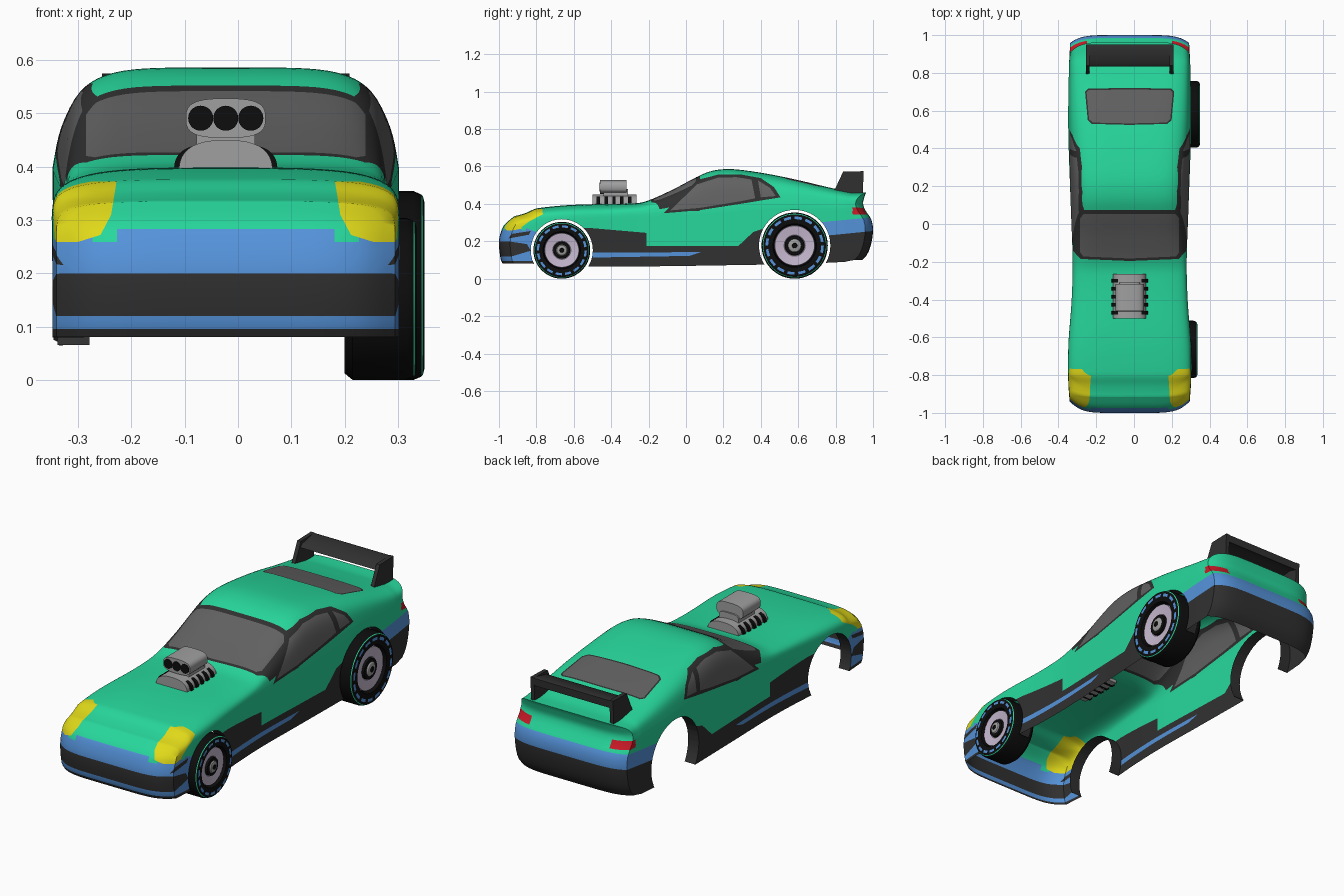
import bpy, bmesh, math
from mathutils import Vector

if "Cube" in bpy.data.objects:
    bpy.data.objects.remove(bpy.data.objects["Cube"])

CX = -0.023  # body centre line (wheels exist on the right side only)
COL = dict(green=(.02, .68, .33), dark=(.03, .03, .03), blue=(.09, .29, .7), glass=(.12, .12, .12),
           yellow=(.75, .7, .01), red=(.6, .01, .02), black=(.004, .004, .004),
           lilac=(.56, .48, .62), metal=(.35, .35, .35))
NAMES = list(COL)
MATS = []
for k, c in COL.items():
    m = bpy.data.materials.new(k)
    m.diffuse_color = (*c, 1)
    m.use_nodes = True
    m.node_tree.nodes["Principled BSDF"].inputs["Base Color"].default_value = m.diffuse_color
    MATS.append(m)


def finish(bm, name, x=CX, angle=35, normals=True):
    if normals:
        bmesh.ops.recalc_face_normals(bm, faces=bm.faces)
    me = bpy.data.meshes.new(name)
    bm.to_mesh(me)
    bm.free()
    for m in MATS:
        me.materials.append(m)
    ob = bpy.data.objects.new(name, me)
    bpy.context.collection.objects.link(ob)
    ob.location.x = x
    bpy.ops.object.select_all(action='DESELECT')
    ob.select_set(True)
    bpy.context.view_layer.objects.active = ob
    bpy.ops.object.shade_smooth_by_angle(angle=math.radians(angle))
    return ob


def curve(pts):
    """Smooth interpolation through (position, value) pairs."""
    def f(x):
        x = min(max(x, pts[0][0]), pts[-1][0])
        i = max(k for k in range(len(pts) - 1) if pts[k][0] <= x)
        def slope(k):
            a, b = pts[max(k - 1, 0)], pts[min(k + 1, len(pts) - 1)]
            return (b[1] - a[1]) / (b[0] - a[0])
        (x0, v0), (x1, v1) = pts[i], pts[i + 1]
        h = x1 - x0
        t = (x - x0) / h
        return ((2*t**3 - 3*t*t + 1) * v0 + (t**3 - 2*t*t + t) * h * slope(i)
                + (3*t*t - 2*t**3) * v1 + (t**3 - t*t) * h * slope(i + 1))
    return f


# Body shape curves along the length
top = curve([(-1, .335), (-.9, .352), (-.8, .376), (-.6, .395), (-.3, .402), (-.22, .412), (-.08, .472),
             (.06, .545), (.13, .574), (.21, .586), (.3, .581), (.45, .558), (.6, .527), (.8, .48), (.9, .463), (1, .462)])
belt = curve([(-1, .275), (-.8, .3), (-.5, .325), (-.2, .35), (.1, .365), (.5, .395), (.8, .385), (1, .385)])
width = curve([(-1, .318), (-.85, .325), (-.65, .325), (-.4, .307), (-.2, .302), (.1, .312), (.5, .325), (.8, .322), (1, .315)])
bottom = curve([(-1, .08), (-.83, .08), (-.5, .065), (.4, .075), (.75, .085), (1, .1)])
power = curve([(-1, 4.5), (-.4, 3.6), (-.2, 4), (.1, 5), (.5, 4.5), (1, 5)])
taper = curve([(-1, .01), (-.3, .03), (.05, .09), (.3, .09), (.7, .06), (1, .03)])
nose = curve([(.07, -.975), (.1, -.99), (.2, -1), (.27, -.982), (.3, -.96), (.34, -.91)])
tail = curve([(.09, .935), (.14, .975), (.25, 1), (.32, .99), (.36, .962), (.4, .947), (.44, .955), (.465, .965)])


def place(s, x, z):
    r = .06 * min(abs(x) / .315, 1) ** 6
    y = s
    if s < -.8:
        y = -.8 + (nose(z) + r + .8) * (-.8 - s) / .2
    elif s > .85:
        y = .85 + (tail(z) - r * .7 - .85) * (s - .85) / .15
    return Vector((x, y, z))


def section(s):
    zt, zb, w, n = top(s), belt(s), width(s), power(s)
    out = []
    for i in range(23):
        u = i / 22
        a = math.pi / 2 * u * u * (3 - 2 * u)
        h = max(math.cos(a), 0) ** (2 / n)
        out.append((w * math.sin(a) ** (2 / n) * (1 - taper(s) * h), zb + (zt - zb) * h))
    return out + [(w, zb + (bottom(s) - zb) * i / 12) for i in range(1, 13)]


# Half body: lofted sides plus nose and tail caps
bm = bmesh.new()
NS = 110
rows = [[place(s, x, z) for x, z in section(s)] for s in [-1 + 2 * i / NS for i in range(NS + 1)]]
caps = [[[place(s, x * j / 14, z) for x, z in section(s)] for j in range(15)] for s in (-1, 1)]
for grid in [rows] + caps:
    vs = [[bm.verts.new(p) for p in row] for row in grid]
    for a, b in zip(vs, vs[1:]):
        for j in range(len(a) - 1):
            bm.faces.new((a[j], b[j], b[j + 1], a[j + 1]))
bmesh.ops.remove_doubles(bm, verts=bm.verts, dist=2e-5)
bmesh.ops.recalc_face_normals(bm, faces=bm.faces)


def inside(p, q, poly):
    r = False
    for (a, b), (c, d) in zip(poly, poly[1:] + poly[:1]):
        if (b > q) != (d > q) and p < (c - a) * (q - b) / (d - b) + a:
            r = not r
    return r


def paint(mat, ax, poly, ok=lambda c: True):
    """Cut a polygon outline into the skin, colour its inside and return those faces."""
    i, j = ax
    for a, b in zip(poly, poly[1:] + poly[:1]):
        lo, hi = [min(a[k], b[k]) - .002 for k in (0, 1)], [max(a[k], b[k]) + .002 for k in (0, 1)]
        geom = set()
        for f in bm.faces:
            p, q = [v.co[i] for v in f.verts], [v.co[j] for v in f.verts]
            if min(p) < hi[0] and max(p) > lo[0] and min(q) < hi[1] and max(q) > lo[1] and ok(f.calc_center_median()):
                geom.update([f], f.edges, f.verts)
        if geom:
            co, no = Vector(), Vector()
            co[i], co[j] = a
            no[i], no[j] = b[1] - a[1], a[0] - b[0]
            bmesh.ops.bisect_plane(bm, geom=list(geom), dist=1e-5, plane_co=co, plane_no=no.normalized())
    hit = []
    for f in bm.faces:
        c = f.calc_center_median()
        if ok(c) and inside(c[i], c[j], poly):
            f.material_index = NAMES.index(mat)
            hit.append(f)
    return hit


XY, XZ, YZ = (0, 1), (0, 2), (1, 2)
side = lambda c: c.x > .2
# Headlights, then trim their rear edge
paint('yellow', XZ, [(.205, .372), (.4, .372), (.4, .26), (.28, .258), (.235, .272), (.215, .31)], lambda c: c.y < -.7)
paint('green', YZ, [(-.88, .275), (-.84, .305), (-.765, .345), (-.775, .42), (-.6, .42), (-.6, .24), (-.88, .24)], lambda c: c.x > .15)
# Front bumper bands
blue_top = lambda c: NAMES[0] != 'x' and not (c.x > .21 and c.z > .262 and c.y < -.86)
paint('blue', YZ, [(-1.1, .095), (-.8, .095), (-.8, .25), (-.88, .28), (-1.1, .288)], blue_top)
paint('dark', YZ, [(-1.1, .12), (-.93, .12), (-.83, .15), (-.85, .185), (-.95, .2), (-1.1, .2)])
paint('dark', YZ, [(-.95, .215), (-.84, .235), (-.83, .255), (-.93, .24)], side)
paint('dark', YZ, [(-1.1, .02), (-.6, .02), (-.6, .095), (-1.1, .095)])
# Lower flanks and stripe
paint('dark', YZ, [(-.6, .27), (-.5, .27), (-.21, .245), (-.21, .175), (.28, .175), (.36, .25), (.45, .28), (.45, .02), (-.6, .02)], side)
paint('blue', YZ, [(-.5, .14), (.08, .142), (.02, .122), (-.5, .113)], side)
# Tail bands and lamps
paint('blue', YZ, [(.7, .3), (1.1, .338), (1.1, .265), (.7, .225)])
paint('dark', YZ, [(.7, .225), (1.1, .265), (1.1, .02), (.7, .02)])
paint('red', XZ, [(.225, .342), (.4, .342), (.4, .382), (.225, .378)], lambda c: c.y > .89)
# Windscreen, side windows, rear window: dark frame, then glass
paint('dark', XY, [(-.1, -.2), (.26, -.185), (.32, -.12), (.32, .075), (-.1, .075)], lambda c: c.z > .375)
paint('glass', XY, [(-.1, -.187), (.245, -.172), (.262, -.15), (.262, .04), (.245, .052), (-.1, .055)], lambda c: c.z > .385)
paint('dark', YZ, [(-.12, .35), (.06, .528), (.17, .556), (.3, .556), (.4, .538), (.47, .49), (.505, .435), (.29, .4), (.07, .366)], side)
paint('glass', YZ, [(-.085, .365), (.06, .505), (.17, .54), (.27, .543), (.35, .53), (.37, .43), (.28, .412), (.07, .378)], side)
paint('glass', YZ, [(.385, .525), (.45, .485), (.48, .442), (.4, .435)], side)
rear = lambda c: c.z > .45
paint('dark', XY, [(-.1, .522), (.2, .53), (.222, .55), (.236, .7), (.22, .718), (-.1, .72)], rear)
paint('glass', XY, [(-.1, .53), (.195, .537), (.215, .555), (.228, .698), (.215, .71), (-.1, .712)], rear)
# Wheel arches: cut openings and turn a lip inwards
WHEELS = [('front', -.664, .152, .152, .335), ('rear', .581, .177, .177, .35)]
for _, wy, wz, R, _x in WHEELS:
    r = R + .014
    ring = [(wy + r * math.cos(k * math.pi / 20), wz + r * math.sin(k * math.pi / 20)) for k in range(40)]
    bmesh.ops.delete(bm, geom=paint('dark', YZ, ring, side), context='FACES')
    rim = [e for e in bm.edges if e.is_boundary and all(
        abs(math.hypot(v.co.y - wy, v.co.z - wz) - r) < .003 and v.co.x > .2 for v in e.verts)]
    ext = bmesh.ops.extrude_edge_only(bm, edges=rim)['geom']
    for g in ext:
        if isinstance(g, bmesh.types.BMVert):
            g.co.x -= .06
        elif isinstance(g, bmesh.types.BMFace):
            g.material_index = NAMES.index('dark')
body = finish(bm, 'body_shell', angle=40, normals=False)
mir = body.modifiers.new('mirror', 'MIRROR')
mir.merge_threshold = .0005


def prism(name, pts, axis, a, b, mat, x=CX):
    """Extrude an outline along x (points y,z) or along y (points x,z)."""
    bm = bmesh.new()
    put = (lambda p, d: (d, p[0], p[1])) if axis == 'x' else (lambda p, d: (p[0], d, p[1]))
    A, B = [[bm.verts.new(put(p, d)) for p in pts] for d in (a, b)]
    n = len(pts)
    bm.faces.new(A)
    bm.faces.new(B[::-1])
    for i in range(n):
        bm.faces.new((A[i], B[i], B[(i + 1) % n], A[(i + 1) % n]))
    for f in bm.faces:
        f.material_index = NAMES.index(mat)
    return finish(bm, name, x)


def oval(w, h, z, n, half=False, steps=32):
    out = []
    for k in range(steps + 1 if half else steps):
        a = (math.pi if half else 2 * math.pi) * k / steps
        c, s = math.cos(a), math.sin(a)
        out.append((w * math.copysign(abs(c) ** (2 / n), c), z + h * math.copysign(abs(s) ** (2 / n), s)))
    return out


# Rear wing
for sgn in (-1, 1):
    prism('wing_upright', [(.79, .465), (.945, .45), (.95, .575), (.84, .572)], 'x', sgn * .212, sgn * .232, 'dark')
prism('wing_blade', [(.835, .543), (.85, .556), (.94, .576), (.95, .573), (.948, .535), (.935, .54), (.9, .55)], 'x', -.213, .213, 'dark')

# Blower: ribbed base, neck and three-hole scoop
prism('blower_base', oval(.088, .062, .388, 2.6, True), 'y', -.5, -.265, 'metal')
for k in range(5):
    y = -.478 + k * .042
    prism('blower_rib', oval(.097, .056, .388, 3, True), 'y', y, y + .018, 'black')
prism('scoop_neck', oval(.055, .03, .45, 4), 'y', -.44, -.31, 'metal')
prism('scoop', oval(.075, .037, .491, 3), 'y', -.46, -.318, 'metal')
for k in (-1, 0, 1):
    prism('scoop_intake', oval(.0235, .0235, .491, 2), 'y', -.463, -.44, 'black', CX + k * .047)


def lathe(name, y, z, prof, mat, seg=48):
    """Spin (radius, x) points about the axle; mat(band, segment) gives the colour."""
    bm = bmesh.new()
    vs = [[bm.verts.new((x, y + r * math.cos(k * math.tau / seg), z + r * math.sin(k * math.tau / seg)))
           for k in range(seg)] for r, x in prof]
    for i in range(len(prof) - 1):
        for k in range(seg):
            f = bm.faces.new((vs[i][k], vs[i + 1][k], vs[i + 1][(k + 1) % seg], vs[i][(k + 1) % seg]))
            f.material_index = NAMES.index(mat(i, k))
    bmesh.ops.remove_doubles(bm, verts=bm.verts, dist=1e-5)
    finish(bm, name, 0, 30)


# Wheels with green ring, blue dashes, pale rim and hub
for nm, y, z, R, xo in WHEELS:
    xi = .2
    lathe(nm + '_tyre', y, z, [(0, xi + .02), (R * .6, xi + .01), (R * .92, xi), (R, xi + .015), (R, xo - .02), (R * .965, xo - .006),
                               (R * .945, xo - .003), (R * .88, xo), (R * .8, xo), (R * .66, xo - .004), (R * .63, xo - .03), (0, xo - .03)],
          lambda i, k: 'green' if i == 5 else 'blue' if i == 7 and k % 3 else 'black')
    lathe(nm + '_rim', y, z, [(R * .61, xo - .03), (R * .6, xo - .015), (R * .32, xo - .022), (R * .28, xo - .03)], lambda i, k: 'lilac')
    lathe(nm + '_hub', y, z, [(R * .3, xo - .03), (R * .29, xo - .012), (R * .2, xo - .01), (R * .17, xo - .005),
                              (R * .08, xo - .002), (R * .07, xo - .006), (0, xo - .006)],
          lambda i, k: 'metal' if i in (2, 3) else 'black')
